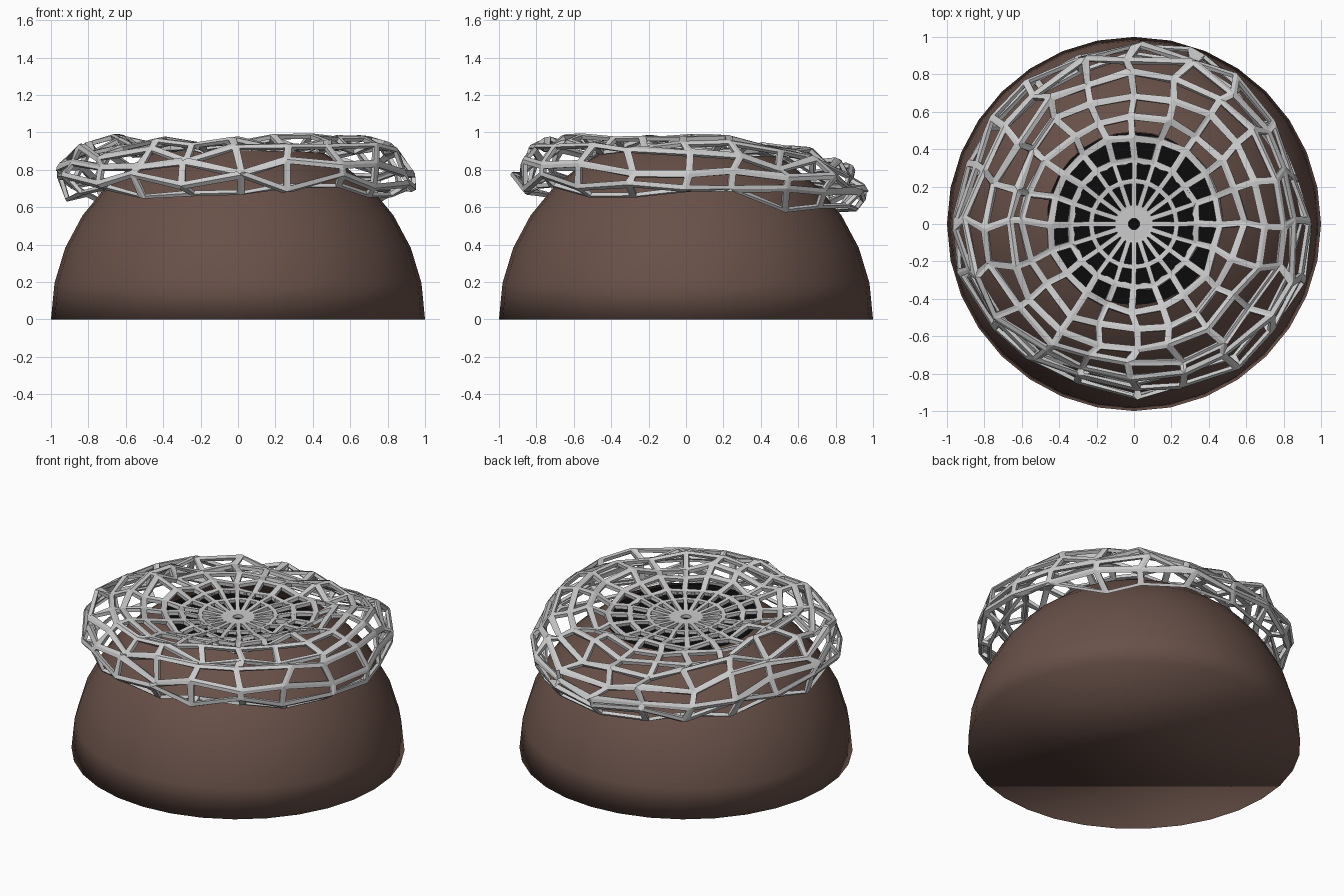
import bpy, bmesh, math, random

if "Cube" in bpy.data.objects:
    bpy.data.objects.remove(bpy.data.objects["Cube"])

random.seed(4)


def material(name, rgb):
    m = bpy.data.materials.new(name)
    m.diffuse_color = (*rgb, 1)
    m.use_nodes = True
    m.node_tree.nodes["Principled BSDF"].inputs["Base Color"].default_value = m.diffuse_color
    return m


def lathe(name, rings, close_bottom=False):
    """Build a surface from rings of points, all with the same count."""
    bm = bmesh.new()
    rows = [[bm.verts.new(p) for p in ring] for ring in rings]
    n = len(rows[0])
    for a, b in zip(rows, rows[1:]):
        for i in range(n):
            j = (i + 1) % n
            bm.faces.new((a[i], a[j], b[j], b[i]))
    if close_bottom:
        bm.faces.new(list(reversed(rows[0])))
    mesh = bpy.data.meshes.new(name)
    bm.to_mesh(mesh)
    bm.free()
    ob = bpy.data.objects.new(name, mesh)
    bpy.context.collection.objects.link(ob)
    return ob


def dome_ring(lat, tilt, n=32):
    """Ring on the unit sphere, lower at the back by tilt degrees."""
    ring = []
    for i in range(n):
        a = math.tau * i / n
        b = math.radians(lat - tilt * math.sin(a))
        ring.append((math.cos(b) * math.cos(a), math.cos(b) * math.sin(a), math.sin(b)))
    return ring


# Domed body: hemisphere cut open at the top, closed smooth base
lats = [(11.25 * k, 0) for k in range(6)] + [(62.5, 2)]
dome = lathe("dome_body", [dome_ring(*l) for l in lats], True)
dome.data.shade_smooth()
dome.data.materials.append(material("brown", (0.14, 0.082, 0.066)))

# Dark disc filling the opening, leaning to the back
bpy.ops.mesh.primitive_circle_add(vertices=32, radius=0.49, fill_type='NGON',
                                  location=(0, 0, 0.84), rotation=(-0.06, 0, 0))
disc = bpy.context.object
disc.name = "dark_top_disc"
disc.data.materials.append(material("black", (0.003, 0.003, 0.003)))

# Lattice crown: dished centre, raised shoulder, drooping irregular rim
profile = [(0.03, 0.865), (0.09, 0.865), (0.23, 0.88), (0.34, 0.89), (0.46, 0.905),
           (0.58, 0.92), (0.68, 0.93), (0.78, 0.905), (0.87, 0.86), (0.92, 0.79),
           (0.93, 0.71), (0.87, 0.645)]
N = 20
rings = []
for r, z in profile:
    w = min(1, max(0, (r - 0.2) / 0.5))
    ring = []
    for i in range(N):
        a = math.tau * i / N + random.uniform(-0.05, 0.05) * w
        # bulges of the rim: out towards the back and the right
        bulge = 0.02 * math.sin(a) + 0.015 * math.cos(3 * a - 4.2)
        rr = min(r + w * (bulge * (r > 0.65) + random.uniform(-0.035, 0.035)), 0.985)
        zz = z + w * (0.022 * math.cos(2 * a) - 0.05 * math.sin(a) * r
                      + random.uniform(-0.045, 0.045))
        ring.append((rr * math.cos(a), rr * math.sin(a), min(zz, 1.01)))
    rings.append(ring)
crown = lathe("lattice_crown", list(reversed(rings)))

# Open every panel of the crown, leaving flat ribbons
bm = bmesh.new()
bm.from_mesh(crown.data)
for lo, hi, width in ((0.1, 0.3, 0.013), (0.3, 2, 0.018)):
    panels = [f for f in bm.faces
              if lo < f.calc_center_median().xy.length < hi]
    bmesh.ops.inset_individual(bm, faces=panels, thickness=width, use_even_offset=True)
    bmesh.ops.delete(bm, geom=panels, context='FACES_ONLY')
bm.to_mesh(crown.data)
bm.free()
solid = crown.modifiers.new("ribbon_depth", 'SOLIDIFY')
solid.thickness = 0.022
solid.offset = 0
